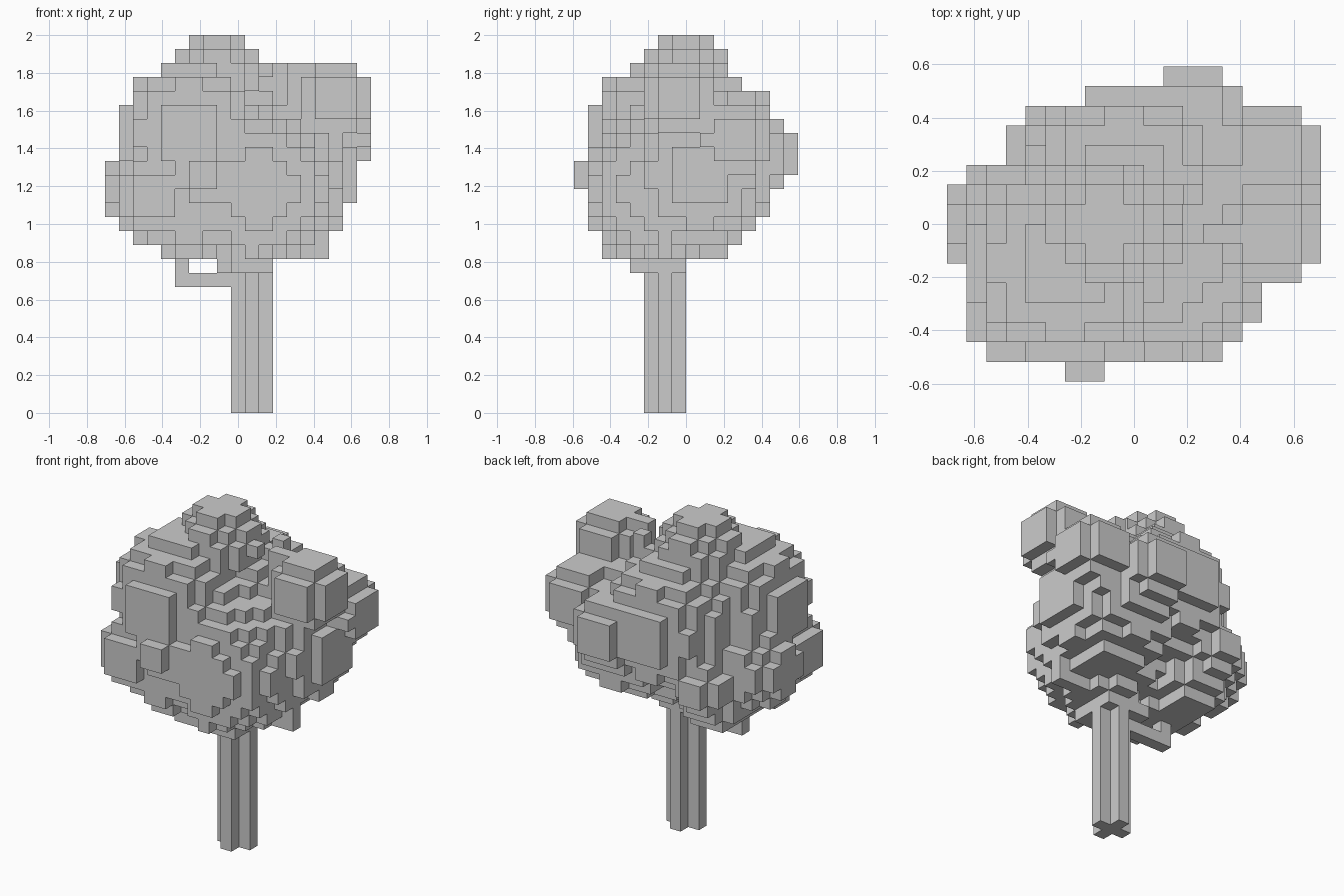
import bpy, bmesh, math
from itertools import product
from mathutils import Vector

cube = bpy.data.objects.get("Cube")
if cube:
    bpy.data.objects.remove(cube)

UNIT = 2 / 27                      # edge of one block
NX, NY, NZ, BASE = 19, 16, 27, 11  # grid size and lowest canopy layer
ORIGIN = Vector((-NX / 2, -NY / 2, 0))
HALF = Vector((.5, .5, .5))

SHADE = (0.6, 0.6, 0.6, 1)
grey = bpy.data.materials.new("plain_grey")
grey.use_nodes = True
grey.diffuse_color = SHADE
grey.node_tree.nodes["Principled BSDF"].inputs["Base Color"].default_value = SHADE


def box(xs, ys, zs):
    """All block cells within inclusive ranges."""
    spans = [range(a, b + 1) for a, b in (xs, ys, zs)]
    return set(product(*spans))


def build(name, cells):
    """Skin a set of block cells with flat, merged outer faces."""
    bm = bmesh.new()
    for cell in cells:
        for axis, side in product(range(3), (0, 1)):
            near = list(cell)
            near[axis] += 2 * side - 1
            if tuple(near) in cells:
                continue
            u, v = (axis + 1) % 3, (axis + 2) % 3
            ring = []
            for du, dv in ((0, 0), (1, 0), (1, 1), (0, 1)):
                p = list(cell)
                p[axis] += side
                p[u] += du
                p[v] += dv
                ring.append(bm.verts.new((Vector(p) + ORIGIN) * UNIT))
            bm.faces.new(ring if side else ring[::-1])
    bmesh.ops.remove_doubles(bm, verts=bm.verts, dist=UNIT / 100)
    bmesh.ops.dissolve_limit(bm, angle_limit=math.radians(1),
                             verts=bm.verts, edges=bm.edges)
    mesh = bpy.data.meshes.new(name)
    bm.to_mesh(mesh)
    bm.free()
    mesh.materials.append(grey)
    obj = bpy.data.objects.new(name, mesh)
    bpy.context.collection.objects.link(obj)
    return obj


# Trunk: cross-shaped column that widens under the leaves
trunk = box((9, 11), (6, 6), (0, 13)) | box((10, 10), (5, 7), (0, 13))
trunk |= box((8, 11), (5, 7), (10, 10)) | box((9, 11), (4, 4), (10, 10))
build("trunk", trunk)

# Branch: sideways arm that turns up into the leaves
build("branch", box((5, 8), (6, 6), (9, 9)) | box((5, 5), (6, 6), (10, 12)))

# Canopy outline: x and y extents per layer, and x extents per row of depth
LAYER_X = [(4, 15), (2, 15), (1, 16), (0, 16), (0, 17), (0, 17), (0, 17), (1, 18),
           (1, 18), (1, 18), (1, 18), (2, 18), (2, 18), (4, 17), (5, 10), (6, 9)]
LAYER_Y = [(2, 10), (2, 11), (1, 12), (1, 13), (1, 13), (0, 14), (0, 15), (1, 15),
           (1, 15), (1, 14), (1, 13), (2, 13), (2, 11), (4, 10), (5, 10), (6, 9)]
ROW_X = [(6, 7), (2, 13), (1, 14), (1, 15), (1, 15), (1, 17), (0, 18), (0, 18),
         (0, 18), (0, 18), (1, 18), (3, 18), (3, 18), (4, 17), (7, 14), (11, 13)]

# Canopy lobes: ball centre and radius, in blocks
LOBES = [
    ((8, 8, 24), 3),              # crown
    ((6, 6, 20), 5),              # upper front
    ((6, 6, 15), 4.35),           # lower front
    ((7, 2, 17), 2),              # front knob
    ((11, 6, 16), 5.2),           # front shoulder
    ((9, 10, 19), 5),             # rear
    ((13, 9, 17), 5),             # side
    ((16.5, 7.5, 22.5), 2.5),     # high side knob
    ((3, 8, 16), 3),              # far side knob
    ((3.5, 3.5, 15.5), 2.5),      # front corner knob
    ((16.5, 11.5, 19.5), 2.5),    # rear corner knob
    ((12.5, 13.5, 18.5), 2.5),    # rear knob
    ((5, 12, 15), 2),             # low rear knob
    ((5.5, 9.5, 13.5), 2.5),      # underside knob
]


def inside(span, n):
    return span[0] <= n <= span[1]


def distance(cell):
    """Distance to the nearest lobe surface; negative is inside."""
    p = Vector(cell) + HALF
    return min((p - Vector(c)).length - r for c, r in LOBES)


hull = {}
for x, y, z in box((0, NX - 1), (0, NY - 1), (BASE, NZ - 1)):
    if (inside(LAYER_X[z - BASE], x) and inside(LAYER_Y[z - BASE], y)
            and inside(ROW_X[y], x)):
        hull[x, y, z] = distance((x, y, z))
canopy = {c for c, d in hull.items() if d <= 0}

# Hanging clump below the side lobe
canopy |= box((14, 15), (6, 6), (11, 12))

# Grow single blocks outward until the outline is full
for axis in range(3):
    def flat(c):
        return c[:axis] + c[axis + 1:]
    covered = {flat(c) for c in canopy}
    for cell in sorted(hull, key=lambda c: (hull[c], c)):
        if flat(cell) not in covered:
            covered.add(flat(cell))
            canopy.add(cell)

build("canopy", canopy)
